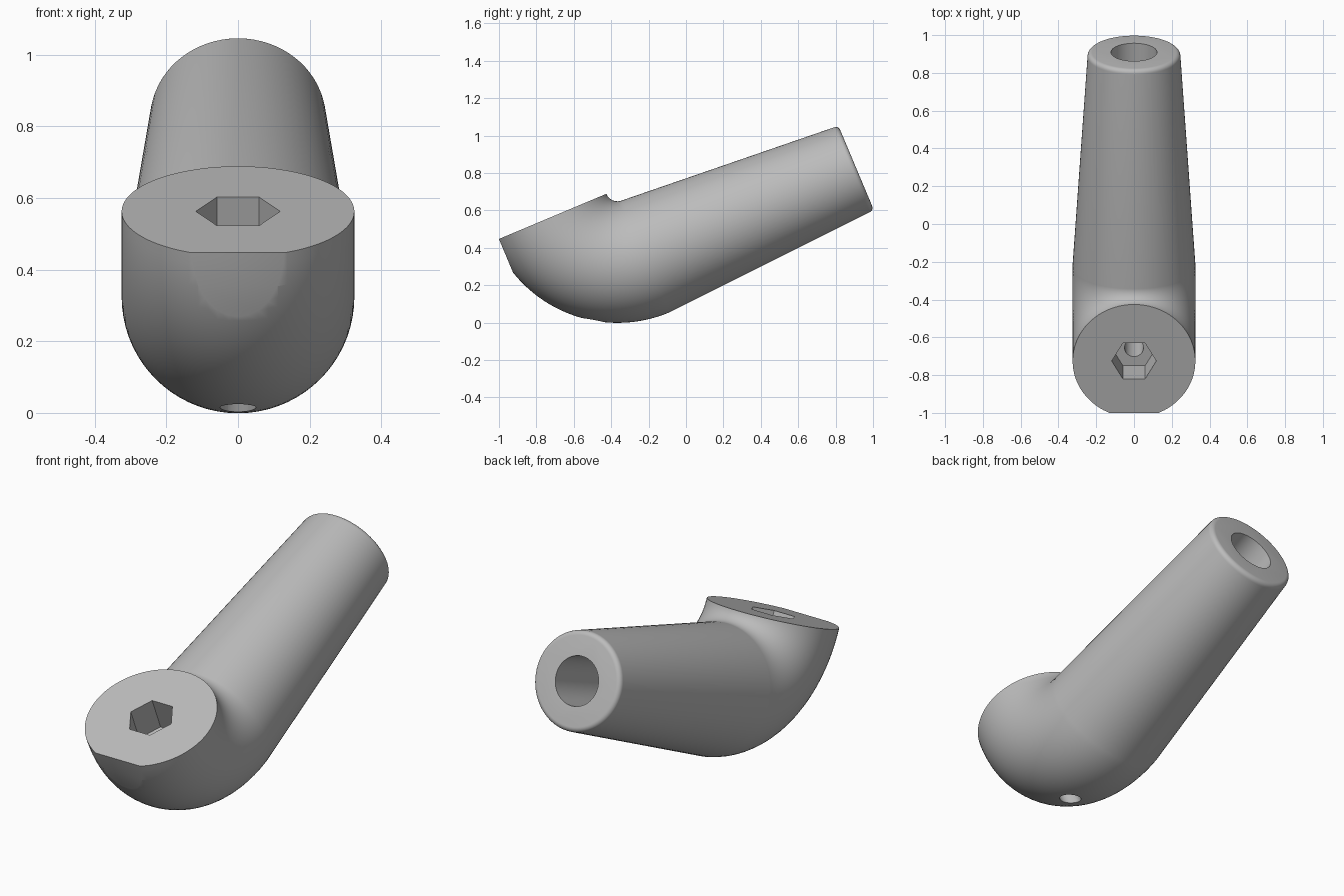
import bpy, bmesh
from math import sin, cos, pi, radians
from mathutils import Vector, Matrix

if "Cube" in bpy.data.objects:
    bpy.data.objects.remove(bpy.data.objects["Cube"])

TILT = radians(22.8)      # slope of the handle and of the head face
BEND = 0.39               # centreline radius of the elbow
BODY = 0.325              # tube radius at the elbow
TIP = 0.246               # tube radius at the handle end
LENGTH = 1.22             # straight handle length
ROUND = 0.025             # rounded rim of the handle end
SIDES = 72
# local frame: origin at the elbow's bend centre, +y along the handle
PLACE = Matrix.Translation((0, -0.366, 0.714)) @ Matrix.Rotation(TILT, 4, 'X')

grey = bpy.data.materials.new("satin_grey")
grey.use_nodes = True
colour = (0.5, 0.5, 0.5, 1)
grey.diffuse_color = colour
grey.node_tree.nodes["Principled BSDF"].inputs["Base Color"].default_value = colour


def make_object(name, bm):
    bmesh.ops.recalc_face_normals(bm, faces=bm.faces)
    mesh = bpy.data.meshes.new(name)
    bm.to_mesh(mesh)
    bm.free()
    mesh.materials.append(grey)
    obj = bpy.data.objects.new(name, mesh)
    bpy.context.collection.objects.link(obj)
    obj.matrix_world = PLACE
    return obj


def rod(name, sides, radius, depth, matrix):
    bm = bmesh.new()
    bmesh.ops.create_cone(bm, cap_ends=True, segments=sides, radius1=radius,
                          radius2=radius, depth=depth, matrix=matrix)
    return make_object(name, bm)


# Sections of the tube: centre, outward direction, radius
sections = []
steps = 32
for i in range(steps + 1):
    a = pi / 2 * i / steps
    out = Vector((0, -cos(a), -sin(a)))
    sections.append((out * BEND, out, BODY))
down = Vector((0, 0, -1))
for i in range(7):
    a = pi / 2 * i / 6
    y = LENGTH - ROUND * (1 - sin(a))
    sections.append((Vector((0, y, -BEND)), down, TIP - ROUND * (1 - cos(a))))

# Elbow head and tapered handle in one skin
bm = bmesh.new()
rings = []
for centre, out, r in sections:
    ring = []
    for k in range(SIDES):
        t = 2 * pi * k / SIDES
        ring.append(bm.verts.new(centre + Vector((r * cos(t), 0, 0)) + out * r * sin(t)))
    rings.append(ring)
for lower, upper in zip(rings, rings[1:]):
    for k in range(SIDES):
        j = (k + 1) % SIDES
        bm.faces.new((lower[k], lower[j], upper[j], upper[k]))
bm.faces.new(rings[0])
bm.faces.new(rings[-1])
handle = make_object("angled_handle", bm)

# Cutters: front flat, hex socket, drain hole, end bore
head = Matrix.Translation((0, -BEND, 0))
bm = bmesh.new()
bmesh.ops.create_cube(bm, size=1, matrix=Matrix.Translation((0, -BEND - 0.298 - 0.5, 0)))
cutters = [
    make_object("front_flat_cutter", bm),
    rod("hex_socket_cutter", 6, 0.118, 0.36, head @ Matrix.Rotation(pi / 2, 4, 'Z')),
    rod("drain_hole_cutter", 32, 0.05, 1.0, head @ Matrix.Translation((0, 0, -0.6))),
    rod("end_bore_cutter", 48, 0.122, 1.2,
        Matrix.Translation((0, LENGTH, -BEND)) @ Matrix.Rotation(pi / 2, 4, 'X')),
]
# point the hex corners sideways
hexagon = cutters[1].data
if max(v.co.x for v in hexagon.vertices) < 0.11:
    hexagon.transform(head @ Matrix.Rotation(pi / 6, 4, 'Z') @ head.inverted())

for cutter in cutters:
    cutter.hide_render = True
    mod = handle.modifiers.new(cutter.name, 'BOOLEAN')
    mod.operation = 'DIFFERENCE'
    mod.solver = 'EXACT'
    mod.object = cutter

# Bake the cuts and drop the cutters
bpy.context.view_layer.update()
graph = bpy.context.evaluated_depsgraph_get()
cut_mesh = bpy.data.meshes.new_from_object(handle.evaluated_get(graph))
handle.modifiers.clear()
handle.data = cut_mesh
for cutter in cutters:
    bpy.data.objects.remove(cutter)

bpy.ops.object.select_all(action='DESELECT')
handle.select_set(True)
bpy.context.view_layer.objects.active = handle
bpy.ops.object.shade_smooth_by_angle(angle=radians(30))
